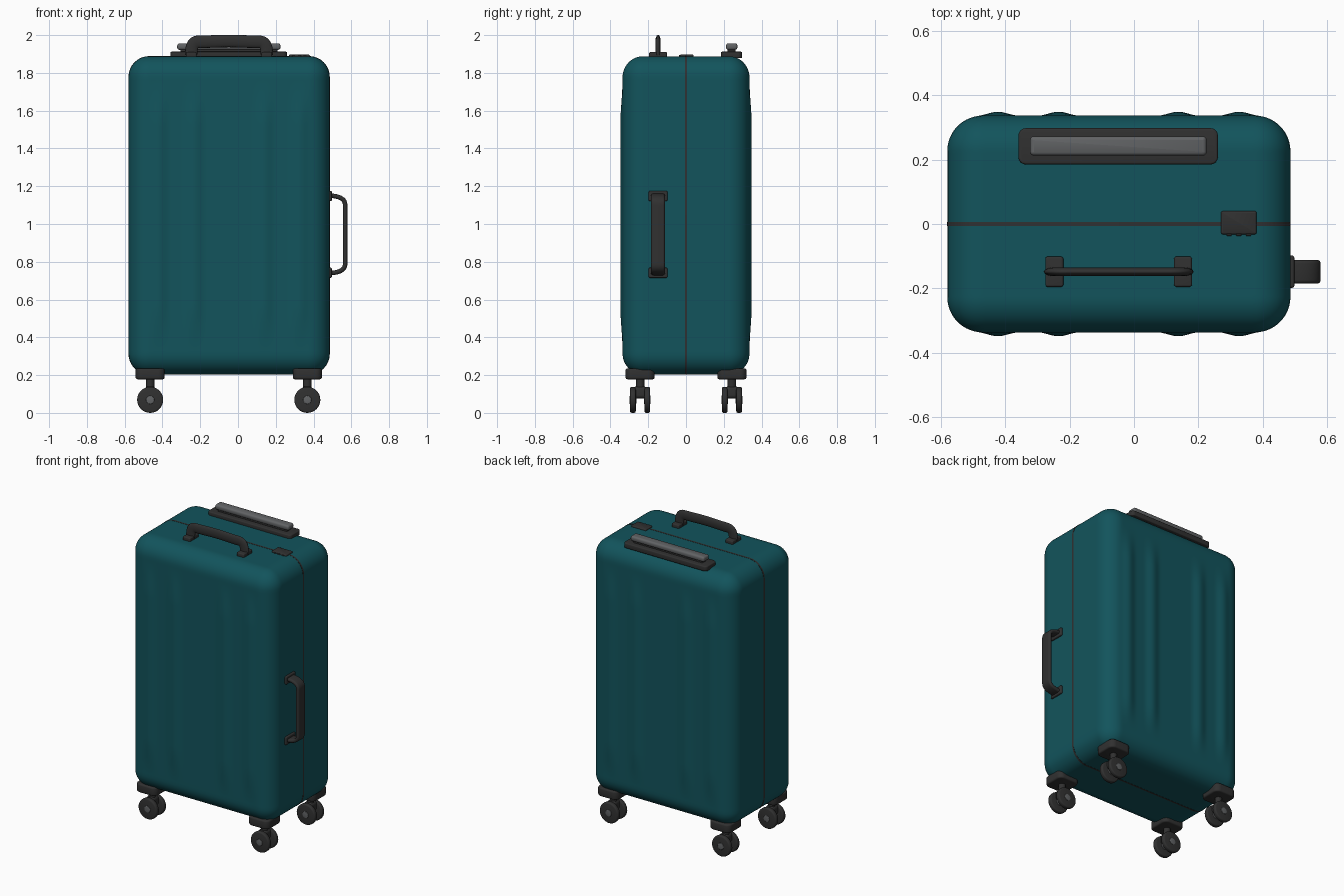
import bpy, bmesh, math
from mathutils import Matrix, Vector

cube = bpy.data.objects.get("Cube")
if cube:
    bpy.data.objects.remove(cube, do_unlink=True)


def material(name, rgb):
    m = bpy.data.materials.new(name)
    m.use_nodes = True
    m.diffuse_color = (*rgb, 1)
    bsdf = m.node_tree.nodes["Principled BSDF"]
    bsdf.inputs["Base Color"].default_value = (*rgb, 1)
    return m


TEAL = material("teal shell", (0.006, 0.088, 0.107))
BLACK = material("black plastic", (0.03, 0.03, 0.03))
GREY = material("grey metal", (0.12, 0.125, 0.13))

CX, TOP, BOTTOM = -0.047, 1.888, 0.204
HALF = Vector((0.532, 0.336, (TOP - BOTTOM) / 2))
CENTRE = Vector((CX, 0, (TOP + BOTTOM) / 2))


def finish(name, bm, mat, angle=40):
    bmesh.ops.recalc_face_normals(bm, faces=bm.faces)
    me = bpy.data.meshes.new(name)
    bm.to_mesh(me)
    bm.free()
    ob = bpy.data.objects.new(name, me)
    bpy.context.collection.objects.link(ob)
    me.materials.append(mat)
    smooth(ob, angle)
    return ob


def smooth(ob, angle=40):
    bpy.ops.object.select_all(action='DESELECT')
    ob.select_set(True)
    bpy.context.view_layer.objects.active = ob
    bpy.ops.object.shade_smooth_by_angle(angle=math.radians(angle))


def block(name, x, y, z, mat, corner=0.0, axis=2, edge=0.006):
    """Box between (min, max) pairs, corners rounded round one axis, then all edges softened."""
    bm = bmesh.new()
    bmesh.ops.create_cube(bm, size=1)
    size = Vector([b - a for a, b in (x, y, z)])
    bmesh.ops.scale(bm, vec=size, verts=bm.verts)
    bmesh.ops.translate(bm, vec=[(a + b) / 2 for a, b in (x, y, z)], verts=bm.verts)
    if corner:
        edges = [e for e in bm.edges if abs((e.verts[0].co - e.verts[1].co)[axis]) > 1e-4]
        bmesh.ops.bevel(bm, geom=edges, offset=corner, segments=8, profile=0.5, affect='EDGES')
    if edge:
        rims = [e for e in bm.edges if e.calc_face_angle(0) > 0.6]
        bmesh.ops.bevel(bm, geom=rims, offset=edge, segments=3, profile=0.5, affect='EDGES')
    return finish(name, bm, mat)


def disc(name, centre, radius, depth, axis, mat, edge=0.0):
    bm = bmesh.new()
    turn = Matrix.Rotation(math.pi / 2, 4, 'X') if axis == 'Y' else Matrix()
    bmesh.ops.create_cone(bm, cap_ends=True, segments=32, radius1=radius, radius2=radius,
                          depth=depth, matrix=Matrix.Translation(centre) @ turn)
    if edge:
        rims = [e for e in bm.edges if e.calc_face_angle(0) > 1]
        bmesh.ops.bevel(bm, geom=rims, offset=edge, segments=3, profile=0.5, affect='EDGES')
    return finish(name, bm, mat)


def grip(name, path, axes, y, radius, extrude=0.0, flatten=1.0):
    """Handle swept along a planar path; axes gives the world directions of the path plane."""
    cu = bpy.data.curves.new(name, 'CURVE')
    cu.dimensions = '3D'
    cu.bevel_depth, cu.extrude, cu.bevel_resolution = radius, extrude, 4
    cu.use_fill_caps = True
    sp = cu.splines.new('NURBS')
    sp.points.add(len(path) - 1)
    for p, (u, v) in zip(sp.points, path):
        p.co = (u, v, 0, 1)
    sp.order_u, sp.resolution_u, sp.use_endpoint_u = 3, 8, True
    ob = bpy.data.objects.new(name, cu)
    bpy.context.collection.objects.link(ob)
    turn = Matrix(axes).transposed().to_4x4()
    ob.matrix_world = Matrix.Translation((0, y, 0)) @ turn @ Matrix.Diagonal((1, 1, flatten, 1))
    cu.materials.append(BLACK)
    bpy.ops.object.select_all(action='DESELECT')
    ob.select_set(True)
    bpy.context.view_layer.objects.active = ob
    bpy.ops.object.convert(target='MESH')
    smooth(ob, 50)


# Shell: rounded box with soft vertical ribs on the front and back
RIBS = (-0.422, -0.234, 0.137, 0.326)
ROUND, RIB_WIDTH, RIB_HEIGHT = 0.11, 0.065, 0.012


def ease(t):
    t = max(0, min(1, t))
    return t * t * (3 - 2 * t)


bm = bmesh.new()
bmesh.ops.create_cube(bm, size=2)
bmesh.ops.subdivide_edges(bm, edges=bm.edges, cuts=79, use_grid_fill=True)
inner = HALF - Vector((ROUND,) * 3)
for v in bm.verts:
    p = Vector([a * h for a, h in zip(v.co, HALF)])
    core = Vector([max(-i, min(i, a)) for a, i in zip(p, inner)])
    p = core + (p - core).normalized() * ROUND
    if abs(p.y) > HALF.y - 0.03:
        near = min(abs(p.x + CX - r) for r in RIBS)
        if near < RIB_WIDTH:
            swell = math.cos(near / RIB_WIDTH * math.pi / 2) ** 2
            p.y += math.copysign(RIB_HEIGHT * swell * ease((0.72 - abs(p.z)) / 0.25), p.y)
    v.co = p + CENTRE
finish("shell", bm, TEAL, 60)

# Seam between the two halves
block("seam", (CX - HALF.x - 0.001, CX + HALF.x + 0.001), (-0.006, 0.006),
      (BOTTOM - 0.001, TOP + 0.001), BLACK, corner=ROUND, axis=1, edge=0)

# Casters: mounting plate, stem, axle and twin wheels with hubs
for side, x in (("right", -0.465), ("left", 0.367)):
    for end, y in (("front", -0.243), ("back", 0.243)):
        tag = f"{end}_{side}"
        block(f"caster_plate_{tag}", (x - 0.077, x + 0.077), (y - 0.077, y + 0.077),
              (0.178, 0.236), BLACK, corner=0.035, edge=0.01)
        disc(f"caster_stem_{tag}", (x, y, 0.15), 0.022, 0.08, 'Z', BLACK)
        block(f"caster_fork_{tag}", (x - 0.03, x + 0.03), (y - 0.028, y + 0.028),
              (0.075, 0.14), BLACK, corner=0.02, axis=1)
        for s in (-1, 1):
            wy = y + s * 0.038
            label = f"{tag}_{'outer' if s * y > 0 else 'inner'}"
            disc(f"wheel_{label}", (x, wy, 0.069), 0.069, 0.03, 'Y', BLACK, 0.009)
            disc(f"hub_{label}", (x, wy, 0.069), 0.022, 0.036, 'Y', GREY, 0.003)

# Top carry handle
HY = -0.148
grip("top_handle", [(-0.247, 1.895), (-0.25, 1.965), (-0.17, 1.965), (-0.05, 1.97),
                    (0.07, 1.965), (0.155, 1.965), (0.152, 1.895)],
     ((1, 0, 0), (0, 0, 1), (0, -1, 0)), HY, 0.033, flatten=0.42)
for side, x in (("right", -0.247), ("left", 0.152)):
    block(f"top_handle_mount_{side}", (x - 0.028, x + 0.028), (HY - 0.047, HY + 0.047),
          (TOP - 0.01, 1.91), BLACK, corner=0.008)

# Side carry handle
grip("side_handle", [(0.74, 0.49), (0.745, 0.567), (0.83, 0.567), (0.945, 0.567),
                     (1.06, 0.567), (1.145, 0.567), (1.15, 0.49)],
     ((0, 0, 1), (1, 0, 0), (0, 1, 0)), HY, 0.012, extrude=0.025)
for end, z in (("lower", 0.742), ("upper", 1.148)):
    block(f"side_handle_mount_{end}", (0.475, 0.497), (HY - 0.05, HY + 0.05),
          (z - 0.027, z + 0.027), BLACK, corner=0.008, axis=0)

# Retracted pull handle in its tray
block("pull_handle_tray", (-0.358, 0.26), (0.185, 0.297), (TOP - 0.01, 1.912), BLACK, corner=0.022)
block("pull_handle_neck", (-0.305, 0.208), (0.22, 0.262), (1.9, 1.932), BLACK)
block("pull_handle_grip", (-0.322, 0.225), (0.212, 0.272), (1.922, 1.956), GREY, corner=0.012, edge=0.012)

# Combination latch with three dials
block("latch", (0.27, 0.38), (-0.032, 0.04), (TOP - 0.02, 1.897), BLACK, corner=0.006)
for i in range(3):
    x = 0.295 + 0.03 * i
    block(f"latch_dial_{i + 1}", (x - 0.008, x + 0.008), (-0.037, -0.02), (TOP - 0.01, 1.894), BLACK, edge=0.002)
